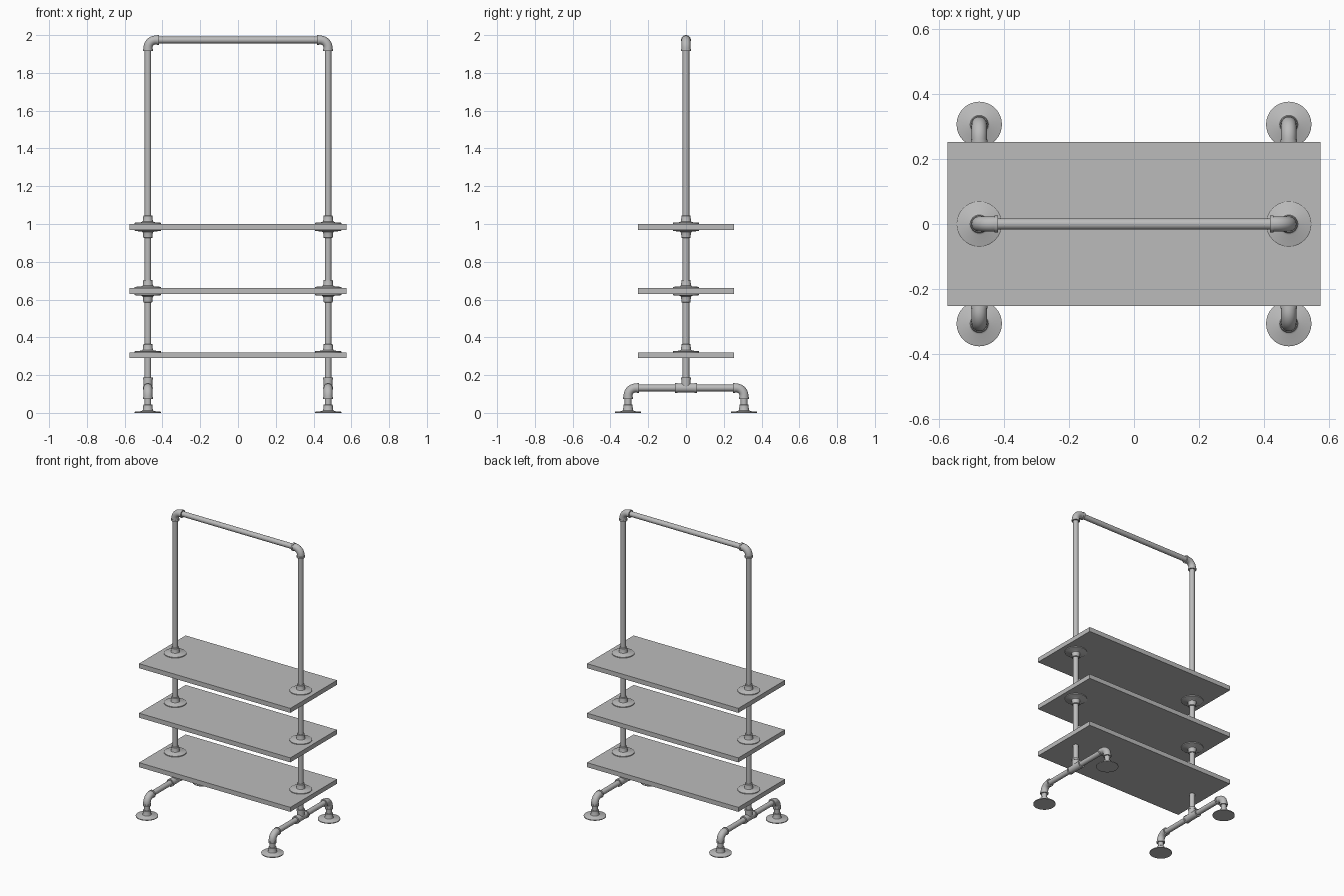
import bpy
import bmesh
from math import sin, cos, pi, radians
from mathutils import Vector

cube = bpy.data.objects.get("Cube")
if cube:
    bpy.data.objects.remove(cube)

grey = bpy.data.materials.new("plain grey")
grey.use_nodes = True
colour = (0.5, 0.5, 0.5, 1)
grey.diffuse_color = colour
grey.node_tree.nodes["Principled BSDF"].inputs["Base Color"].default_value = colour

SIDES = 32
POST_X = 0.477
FOOT_Y = 0.307
BASE_Z = 0.132
TOP_Z = 1.974
PIPE_R = 0.0175
UP = Vector((0, 0, 1))
parts = []


def finish(name, bm):
    bmesh.ops.recalc_face_normals(bm, faces=bm.faces)
    mesh = bpy.data.meshes.new(name)
    bm.to_mesh(mesh)
    bm.free()
    mesh.materials.append(grey)
    obj = bpy.data.objects.new(name, mesh)
    bpy.context.collection.objects.link(obj)
    parts.append(obj)
    return obj


def sweep(name, stations):
    """Skin circles given as (centre, direction, radius) and cap both ends."""
    bm = bmesh.new()
    rings = []
    for centre, direction, radius in stations:
        turn = UP.rotation_difference(direction)
        # a shared sideways axis keeps rings from twisting
        side = Vector((1, 0, 0)) if abs(direction.x) < 1e-6 else Vector((0, 1, 0))
        if abs(direction.z) > 0.999:
            side = turn @ Vector((1, 0, 0))
        if stations[0][1].x or stations[-1][1].x:
            side = Vector((0, 1, 0))
        other = direction.cross(side).normalized()
        rings.append([bm.verts.new(centre + radius * (cos(a) * side + sin(a) * other))
                      for a in (2 * pi * i / SIDES for i in range(SIDES))])
    for low, high in zip(rings, rings[1:]):
        for i in range(SIDES):
            j = (i + 1) % SIDES
            bm.faces.new((low[i], low[j], high[j], high[i]))
    bm.faces.new(rings[0])
    bm.faces.new(rings[-1])
    return finish(name, bm)


def lathe(name, start, direction, profile):
    """Turn a (radius, distance) profile about a straight axis."""
    start, direction = Vector(start), Vector(direction)
    return sweep(name, [(start + direction * d, direction, r) for r, d in profile])


def pipe(name, start, end, radius=PIPE_R):
    span = Vector(end) - Vector(start)
    return lathe(name, start, span.normalized(), [(radius, 0), (radius, span.length)])


def elbow(name, corner, inward):
    """Bend from vertical at the corner to the inward direction, with collars."""
    corner, inward = Vector(corner), Vector(inward)
    reach, bend, body, collar, lip = 0.058, 0.042, 0.0235, 0.026, 0.011
    stations = [(corner - UP * reach, UP, collar), (corner - UP * (reach - lip), UP, collar),
                (corner - UP * (reach - lip), UP, body)]
    hub = corner - UP * bend + inward * bend
    for i in range(13):
        a = i / 12 * pi / 2
        stations.append((hub + bend * (UP * sin(a) - inward * cos(a)),
                         UP * cos(a) + inward * sin(a), body))
    stations += [(corner + inward * (reach - lip), inward, body),
                 (corner + inward * (reach - lip), inward, collar),
                 (corner + inward * reach, inward, collar)]
    return sweep(name, stations)


def flange(name, position, direction):
    lathe(name, position, direction,
          [(0.07, 0), (0.07, 0.005), (0.066, 0.007), (0.034, 0.009), (0.028, 0.013),
           (0.0255, 0.02), (0.0245, 0.042), (0.0225, 0.044)])


# Shelves
SHELVES = {"lower": 0.305, "middle": 0.645, "upper": 0.985}
HALF_THICK = 0.0155
for level, z in SHELVES.items():
    bm = bmesh.new()
    bmesh.ops.create_cube(bm, size=1)
    bmesh.ops.scale(bm, vec=(1.15, 0.506, 2 * HALF_THICK), verts=bm.verts)
    bmesh.ops.translate(bm, vec=(0, 0, z), verts=bm.verts)
    finish(level + "_shelf", bm)

for side, s in (("left", 1), ("right", -1)):
    x = s * POST_X
    # Upright post and its top elbow
    pipe(side + "_post", (x, 0, BASE_Z), (x, 0, TOP_Z - 0.05))
    elbow(side + "_top_elbow", (x, 0, TOP_Z), (-s, 0, 0))

    # Shelf flanges; the lowest shelf has none underneath
    for level, z in SHELVES.items():
        flange(f"{side}_{level}_top_flange", (x, 0, z + HALF_THICK), UP)
        if level != "lower":
            flange(f"{side}_{level}_under_flange", (x, 0, z - HALF_THICK), -UP)

    # Tee fitting joining post and base pipe
    lathe(side + "_tee_run", (x, -0.057, BASE_Z), (0, 1, 0),
          [(0.026, 0), (0.026, 0.011), (0.0235, 0.011),
           (0.0235, 0.103), (0.026, 0.103), (0.026, 0.114)])
    lathe(side + "_tee_branch", (x, 0, BASE_Z), UP,
          [(0.0235, 0), (0.0235, 0.045), (0.026, 0.045), (0.026, 0.056)])

    # Base pipe, foot elbows, nipples and floor flanges
    pipe(side + "_base_pipe", (x, 0.05 - FOOT_Y, BASE_Z), (x, FOOT_Y - 0.05, BASE_Z))
    for end, e in (("front", -1), ("back", 1)):
        y = e * FOOT_Y
        elbow(f"{side}_{end}_foot_elbow", (x, y, BASE_Z), (0, -e, 0))
        pipe(f"{side}_{end}_foot_nipple", (x, y, 0.03), (x, y, 0.09))
        flange(f"{side}_{end}_foot_flange", (x, y, 0), UP)

# Top hanging rail
pipe("hanging_rail", (0.05 - POST_X, 0, TOP_Z), (POST_X - 0.05, 0, TOP_Z))

# Smooth the round parts while keeping crisp edges
bpy.ops.object.select_all(action="DESELECT")
for obj in parts:
    obj.select_set(True)
bpy.context.view_layer.objects.active = parts[0]
bpy.ops.object.shade_smooth_by_angle(angle=radians(35))
